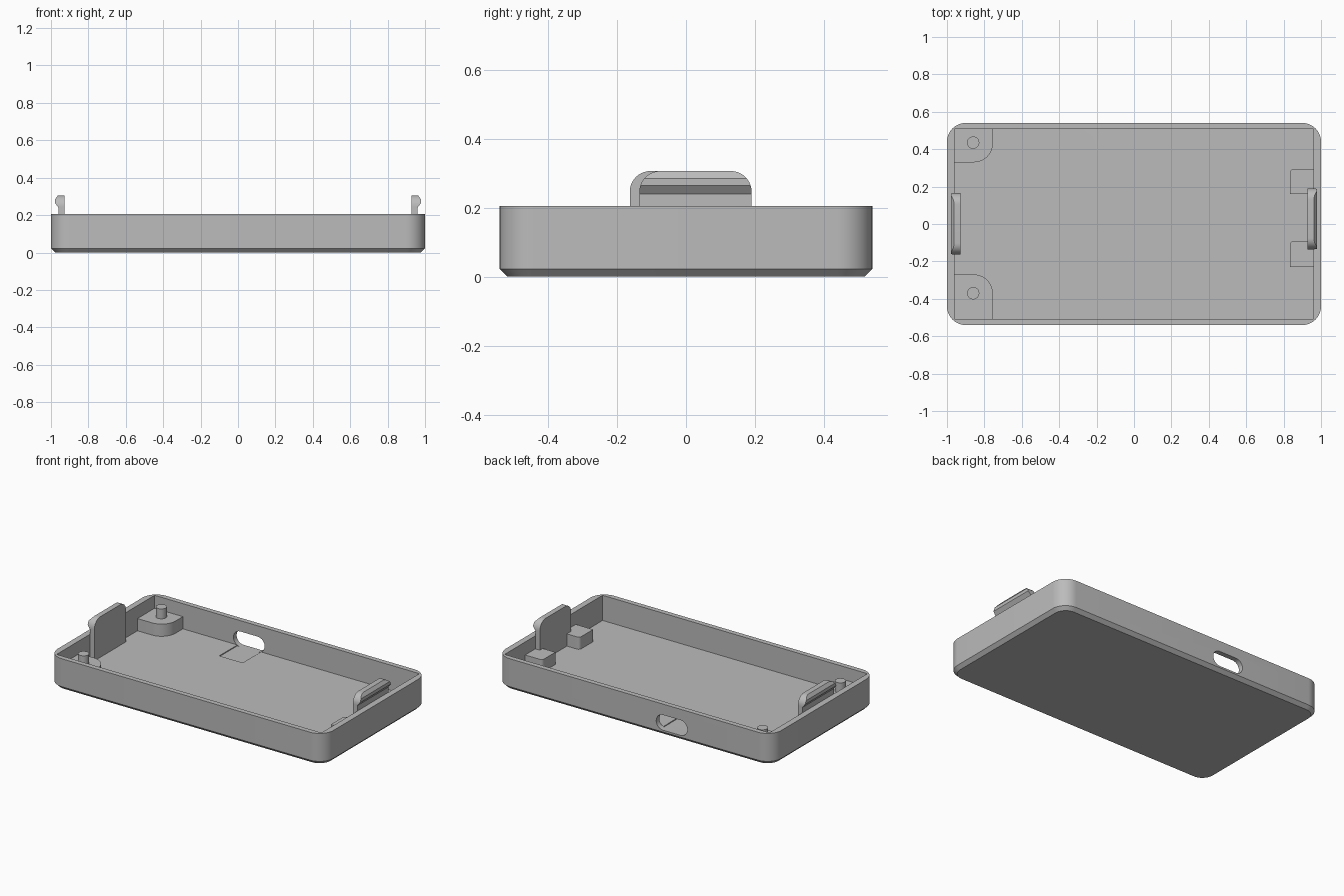
import bpy, bmesh
from math import sin, cos, pi
from mathutils import Vector

cube = bpy.data.objects.get("Cube")
if cube:
    bpy.data.objects.remove(cube, do_unlink=True)

grey = bpy.data.materials.new("plain_grey")
grey.use_nodes = True
COLOUR = (0.5, 0.5, 0.5, 1)
grey.diffuse_color = COLOUR
grey.node_tree.nodes["Principled BSDF"].inputs["Base Color"].default_value = COLOUR

FLOOR, TOP = 0.04, 0.205
IN_X, IN_Y = 0.96, 0.507


def rounded_rect(x0, x1, y0, y1, radii, steps=10):
    """Counter-clockwise outline; radii run from lower left round to upper left."""
    corners = [(x0, y0, 1, 1), (x1, y0, -1, 1), (x1, y1, -1, -1), (x0, y1, 1, -1)]
    points = []
    for i, ((x, y, sx, sy), r) in enumerate(zip(corners, radii)):
        if r == 0:
            points.append((x, y))
            continue
        for k in range(steps + 1):
            a = pi + (i + k / steps) * pi / 2
            points.append((x + sx * r + r * cos(a), y + sy * r + r * sin(a)))
    return points


def loft(name, sections, place=lambda u, v, w: (u, v, w)):
    """Skin equal-length outlines, given as (outline, level), with end caps."""
    bm = bmesh.new()
    rings = [[bm.verts.new(place(u, v, w)) for u, v in pts] for pts, w in sections]
    n = len(rings[0])
    for a, b in zip(rings, rings[1:]):
        for i in range(n):
            j = (i + 1) % n
            bm.faces.new((a[i], a[j], b[j], b[i]))
    bm.faces.new(rings[0][::-1])
    bm.faces.new(rings[-1])
    bmesh.ops.recalc_face_normals(bm, faces=bm.faces)
    mesh = bpy.data.meshes.new(name)
    bm.to_mesh(mesh)
    bm.free()
    mesh.materials.append(grey)
    obj = bpy.data.objects.new(name, mesh)
    bpy.context.collection.objects.link(obj)
    return obj


def prism(name, pts, w0, w1, place=lambda u, v, w: (u, v, w)):
    return loft(name, [(pts, w0), (pts, w1)], place)


def select(obj):
    bpy.ops.object.select_all(action='DESELECT')
    obj.select_set(True)
    bpy.context.view_layer.objects.active = obj


def combine(obj, tool, operation):
    select(obj)
    mod = obj.modifiers.new("cut", 'BOOLEAN')
    mod.object, mod.operation, mod.solver = tool, operation, 'EXACT'
    bpy.ops.object.modifier_apply(modifier=mod.name)
    bpy.data.objects.remove(tool, do_unlink=True)


def smooth(obj):
    select(obj)
    bpy.ops.object.shade_smooth_by_angle(angle=pi / 6)


def along_y(u, v, w):
    return (u, w, v)


def along_x(u, v, w):
    return (w, u, v)


# Tray: rounded box with a chamfered underside
def tray_outline(inset):
    return rounded_rect(-1 + inset, 1 - inset, -0.54 + inset, 0.54 - inset, [0.1 - inset] * 4)


tray = loft("tray", [(tray_outline(0.022), 0), (tray_outline(0), 0.022), (tray_outline(0), TOP)])

# Square-cornered cavity, shallow floor recess and slotted port in the back wall
square = [0] * 4
combine(tray, prism("cavity", rounded_rect(-IN_X, IN_X, -IN_Y, IN_Y, square), FLOOR, 0.4), 'DIFFERENCE')
combine(tray, prism("recess", rounded_rect(-0.36, -0.19, 0.32, IN_Y, square), 0.034, 0.08), 'DIFFERENCE')
combine(tray, prism("port", rounded_rect(-0.388, -0.162, 0.034, 0.134, [0.0499] * 4),
                    0.45, 0.6, along_y), 'DIFFERENCE')
smooth(tray)

# Corner pads with locating pins
pads = [("back", rounded_rect(-IN_X, -0.755, 0.33, IN_Y, [0, 0.1, 0, 0]), 0.435),
        ("front", rounded_rect(-IN_X, -0.755, -IN_Y, -0.27, [0, 0, 0.1, 0]), -0.37)]
for side, outline, y in pads:
    smooth(prism(side + "_pad", outline, FLOOR, 0.12))
    pin = rounded_rect(-0.893, -0.827, y - 0.033, y + 0.033, [0.0329] * 4, 8)
    smooth(prism(side + "_pin", pin, 0.12, 0.185))

# Support blocks beside the left clip
for side, y0, y1 in [("back", 0.16, 0.295), ("front", -0.23, -0.09)]:
    outline = rounded_rect(0.835, IN_X, y0, y1, [0, 0, 0, 0.02], 5)
    smooth(prism(side + "_support_block", outline, FLOOR, 0.12))

# Snap clips: hooked section trimmed to rounded upper corners
hook = [(0.927, FLOOR), (IN_X, FLOOR), (IN_X, 0.24), (0.978, 0.264),
        (0.978, 0.285), (0.962, 0.306), (0.927, 0.306)]
for side, sign, y0, y1 in [("left", 1, -0.135, 0.19), ("right", -1, -0.163, 0.165)]:
    section = [(sign * x, z) for x, z in hook]
    clip = prism(side + "_clip", section, y0, y1, along_y)
    trim = rounded_rect(y0, y1, 0, 0.306, [0, 0, 0.06, 0.06])
    combine(clip, prism("trim", trim, sign * 0.8, sign * 1.1, along_x), 'INTERSECT')
    smooth(clip)
